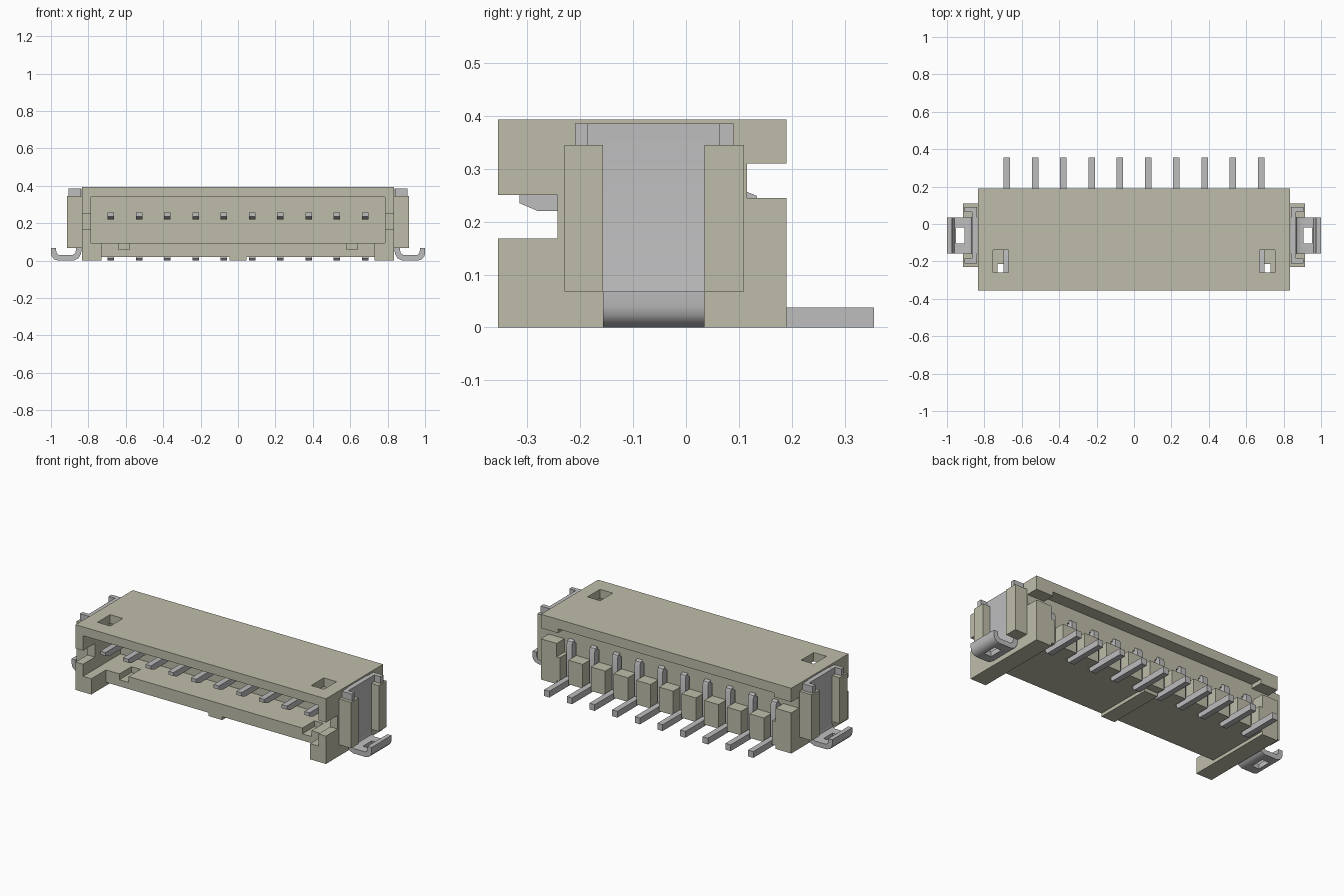
import bpy, bmesh, math

cube = bpy.data.objects.get("Cube")
if cube:
    bpy.data.objects.remove(cube, do_unlink=True)


def material(name, rgb, metal=0.0):
    m = bpy.data.materials.new(name)
    m.diffuse_color = (*rgb, 1)
    m.use_nodes = True
    bsdf = m.node_tree.nodes["Principled BSDF"]
    bsdf.inputs["Base Color"].default_value = (*rgb, 1)
    return m


BEIGE = material("beige plastic", (0.52, 0.51, 0.40))
GREY = material("grey metal", (0.51, 0.51, 0.52))


def prism(bm, pts, axis, a, b):
    """Extrude a 2D outline along axis (the other two axes stay in x, y, z order)."""
    def at(p, t):
        co = list(p)
        co.insert(axis, t)
        return co
    lo = [bm.verts.new(at(p, a)) for p in pts]
    hi = [bm.verts.new(at(p, b)) for p in pts]
    bm.faces.new(lo)
    bm.faces.new(hi[::-1])
    for i in range(len(pts)):
        j = (i + 1) % len(pts)
        bm.faces.new((lo[i], hi[i], hi[j], lo[j]))


def box(bm, x0, x1, y0, y1, z0, z1):
    prism(bm, [(x0, y0), (x1, y0), (x1, y1), (x0, y1)], 2, z0, z1)


def finish(bm, name, mat):
    bmesh.ops.recalc_face_normals(bm, faces=bm.faces)
    me = bpy.data.meshes.new(name)
    bm.to_mesh(me)
    bm.free()
    me.materials.append(mat)
    ob = bpy.data.objects.new(name, me)
    bpy.context.scene.collection.objects.link(ob)
    return ob


def boxes(name, mat, *dims):
    bm = bmesh.new()
    for d in dims:
        box(bm, *d)
    return finish(bm, name, mat)


def cut(ob, dims):
    """Subtract each box in turn, then bake the result into the mesh."""
    cutters = []
    for i, d in enumerate(dims):
        c = boxes(f"cutter_{i}", ob.data.materials[0], d)
        c.hide_render = True
        mod = ob.modifiers.new("cut", 'BOOLEAN')
        mod.operation, mod.solver, mod.object = 'DIFFERENCE', 'EXACT', c
        cutters.append(c)
    bpy.context.view_layer.update()
    dg = bpy.context.evaluated_depsgraph_get()
    baked = bpy.data.meshes.new_from_object(ob.evaluated_get(dg))
    ob.modifiers.clear()
    ob.data = baked
    for c in cutters:
        bpy.data.objects.remove(c, do_unlink=True)


def mirrored(x0, x1, *rest):
    return [(x0, x1, *rest), (-x1, -x0, *rest)]


PINS = [-0.68 + i * 1.36 / 9 for i in range(10)]

# Housing shell
housing = boxes("housing", BEIGE, (-0.835, 0.835, -0.355, 0.19, 0, 0.393))
cut(housing, [
    (-0.73, 0.73, -0.5, 0.5, -0.1, 0.02),          # raised underside between feet
    (-0.73, 0.73, -0.5, -0.215, -0.1, 0.2),        # floor set back at the front
    (-0.785, 0.785, -0.5, 0.0, 0.095, 0.34),       # mating cavity
    (-0.9, 0.9, -0.5, -0.243, 0.168, 0.25),        # side wall notches
    (-0.9, 0.9, 0.115, 0.5, 0.245, 0.31),          # gap under rear overhang
    (-0.72, 0.72, 0.115, 0.5, 0.3, 0.335),         # relief in overhang
    (-0.73, 0.73, 0.115, 0.5, 0.165, 0.26),        # space above rear blocks
    *mirrored(0.67, 0.755, -0.26, -0.14, 0.3, 0.5),   # windows in the roof
    *mirrored(0.58, 0.64, -0.5, -0.1, 0.06, 0.2),     # floor grooves
    *[(x - 0.028, x + 0.028, 0.1, 0.5, -0.1, 0.24) for x in PINS],  # pin slots
])

# Pad under the middle of the floor
boxes("centre_pad", BEIGE, (-0.045, 0.045, -0.215, 0.14, 0, 0.025))

# Bent contact pins
PIN = [(-0.315, 0.256), (-0.315, 0.235), (-0.28, 0.22), (0.085, 0.22), (0.102, 0.205),
       (0.102, 0.012), (0.114, 0), (0.355, 0), (0.355, 0.038), (0.14, 0.038),
       (0.14, 0.232), (0.133, 0.249), (0.116, 0.256)]
for i, x in enumerate(PINS):
    bm = bmesh.new()
    prism(bm, PIN, 0, x - 0.0175, x + 0.0175)
    finish(bm, f"contact_pin_{i + 1}", GREY)

# Solder clip outline: upright plate curving into an upturned foot
CLIP = [(0.836, 0.385), (0.836, 0.06), (0.84, 0.035), (0.853, 0.012), (0.878, 0),
        (0.962, 0), (0.983, 0.007), (0.996, 0.022), (1.0, 0.04), (1.0, 0.068),
        (0.973, 0.068), (0.971, 0.042), (0.96, 0.03), (0.885, 0.03), (0.87, 0.04),
        (0.865, 0.06), (0.865, 0.385)]
for s, side in ((1, "left"), (-1, "right")):
    # Rails holding the clip
    for y0, y1, end in ((-0.23, -0.157, "front"), (0.035, 0.11, "rear")):
        x0, x1 = sorted((s * 0.83, s * 0.915))
        boxes(f"{side}_{end}_rail", BEIGE, (x0, x1, y0, y1, 0.068, 0.345))
    bm = bmesh.new()
    prism(bm, [(s * x, z) for x, z in CLIP], 1, -0.157, 0.035)
    clip = finish(bm, f"{side}_solder_clip", GREY)
    x0, x1 = sorted((s * 0.905, s * 0.952))
    cut(clip, [(x0, x1, -0.103, -0.018, -0.1, 0.05)])
    # Wings of the clip that show above the rails
    for name, y0, y1, ya, yb in (("front", -0.21, -0.157, -0.21, -0.185),
                                 ("rear", 0.035, 0.09, 0.063, 0.09)):
        wx = sorted((s * 0.84, s * 0.865))
        hx = sorted((s * 0.865, s * 0.907))
        boxes(f"{side}_{name}_clip_wing", GREY,
              (*wx, y0, y1, 0.34, 0.385), (*hx, ya, yb, 0.34, 0.385))

# Soft shading on the bends of the metal
bpy.ops.object.select_all(action='DESELECT')
for ob in bpy.context.scene.objects:
    if ob.type == 'MESH' and ("pin" in ob.name or "solder" in ob.name):
        ob.select_set(True)
        bpy.context.view_layer.objects.active = ob
bpy.ops.object.shade_smooth_by_angle(angle=math.radians(40))
